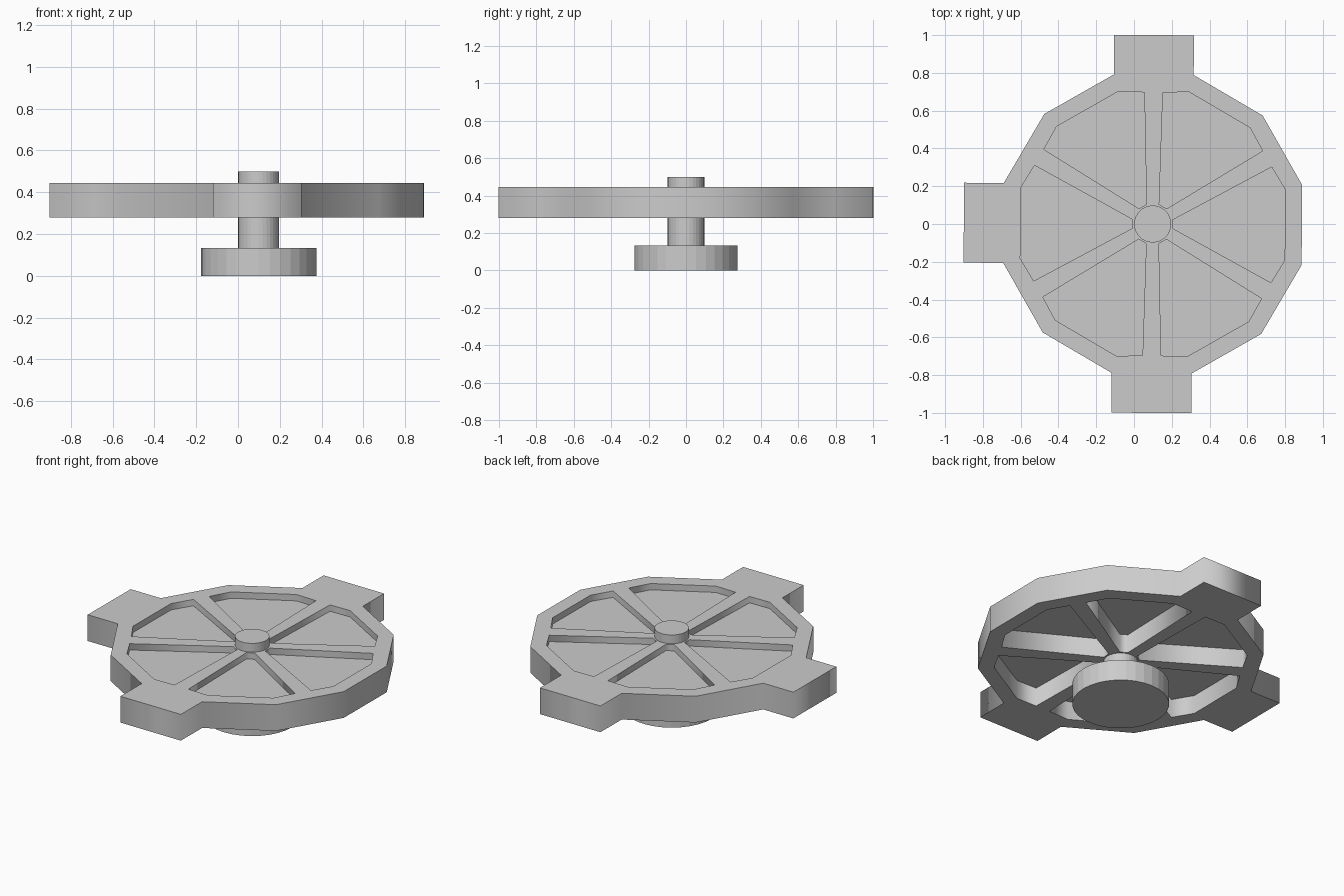
import bpy
from math import radians, cos, sin, pi
from mathutils import Matrix, Vector

if "Cube" in bpy.data.objects:
    bpy.data.objects.remove(bpy.data.objects["Cube"])

CX = 0.099           # wheel axis
TILT = radians(-0.4)  # slight turn of the wheel


def turn(points, angle):
    m = Matrix.Rotation(angle, 2)
    return [m @ Vector(p) for p in points]


def plate(name, loops, z0, z1):
    """Filled, extruded flat shape; inner loops become holes."""
    cu = bpy.data.curves.new(name, 'CURVE')
    cu.dimensions = '2D'
    cu.fill_mode = 'BOTH'
    cu.extrude = (z1 - z0) / 2
    for loop in loops:
        sp = cu.splines.new('POLY')
        sp.points.add(len(loop) - 1)
        for pt, co in zip(sp.points, loop):
            pt.co = (co[0], co[1], 0, 1)
        sp.use_cyclic_u = True
    ob = bpy.data.objects.new(name, cu)
    bpy.context.collection.objects.link(ob)
    ob.location = (CX, 0, (z0 + z1) / 2)
    ob.rotation_euler.z = TILT
    bpy.ops.object.select_all(action='DESELECT')
    bpy.context.view_layer.objects.active = ob
    ob.select_set(True)
    bpy.ops.object.convert(target='MESH')
    return bpy.context.object


def cylinder(name, r, z0, z1):
    bpy.ops.mesh.primitive_cylinder_add(vertices=32, radius=r, depth=z1 - z0,
                                        location=(CX, 0, (z0 + z1) / 2))
    bpy.context.object.name = name


# Twelve-sided rim outline with square lugs on three sides
HALF, APOTHEM = 0.2115, 0.79
outline = []
for k in range(12):
    a = k * pi / 6
    if k in (3, 6, 9):
        side = [(APOTHEM, -HALF), (1.0, -HALF), (1.0, HALF), (APOTHEM, HALF)]
        outline += turn(side, a)
    elif k in (0, 1, 11):
        outline += turn([(APOTHEM, HALF)], a)
    elif k in (4, 7, 10):
        # start corner already given by the lug, add the far one
        if k != 10 and (k + 1) not in (3, 6, 9):
            outline += turn([(APOTHEM, HALF)], a)
        elif k == 10:
            outline += turn([(APOTHEM, HALF)], a)

# Wedge openings between the six tapered spokes
wedge = [(0.107, -0.023), (0.628, -0.306), (0.70, -0.187),
         (0.70, 0.187), (0.628, 0.306), (0.107, 0.023)]
wedges = [turn(wedge, k * pi / 3) for k in range(6)]

plate("spoked_wheel", [outline] + wedges, 0.28, 0.445)

# Thin recessed panels closing the openings
plate("wheel_panels", wedges, 0.397, 0.405)

# Axle and round foot
cylinder("axle", 0.098, 0.13, 0.5)
cylinder("foot", 0.276, 0.0, 0.132)
